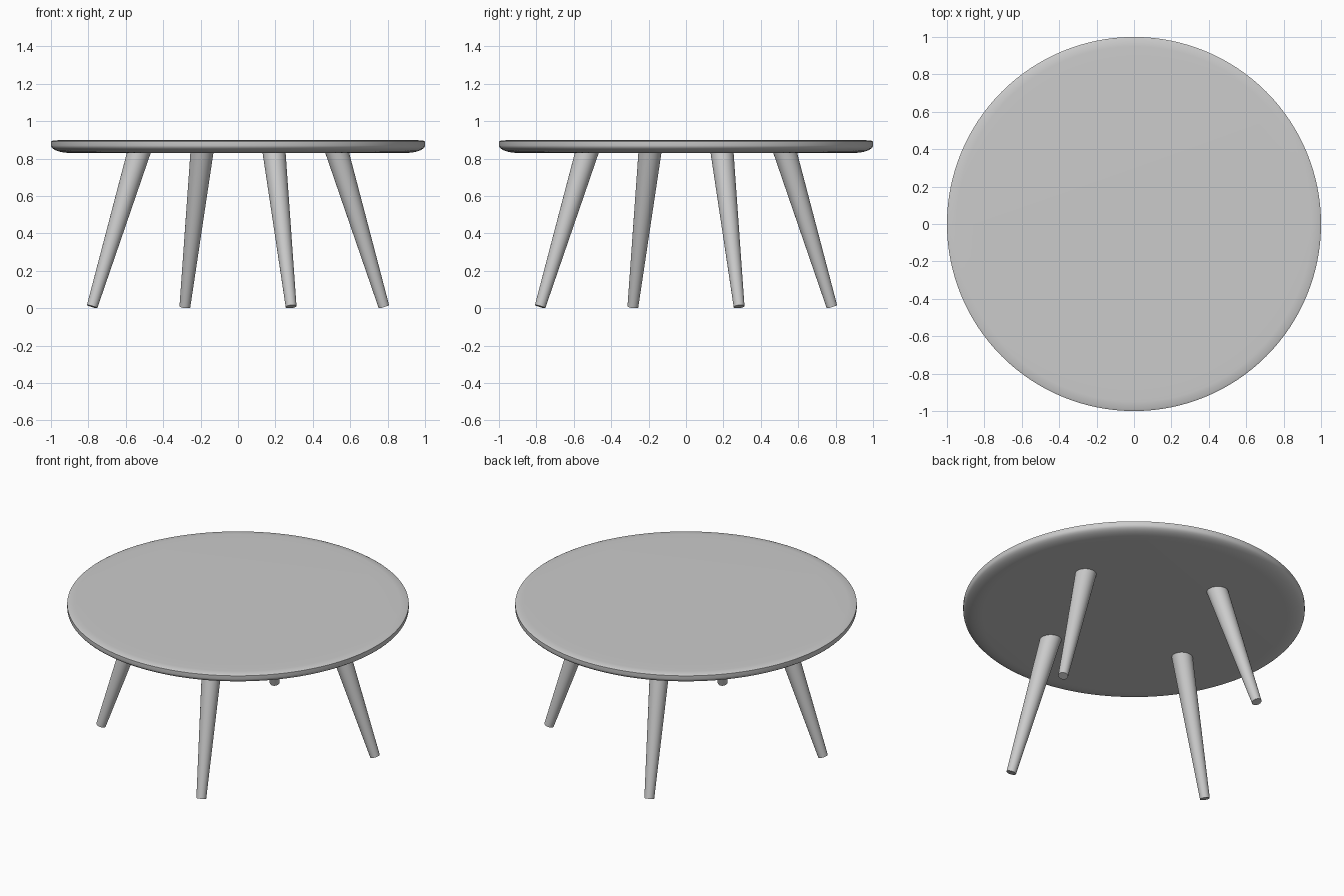
import bpy
import bmesh
from math import radians, cos, sin, pi
from mathutils import Vector, Matrix

if "Cube" in bpy.data.objects:
    bpy.data.objects.remove(bpy.data.objects["Cube"], do_unlink=True)

grey = bpy.data.materials.new("matte grey")
grey.use_nodes = True
grey.diffuse_color = (0.6, 0.6, 0.6, 1)
grey.node_tree.nodes["Principled BSDF"].inputs["Base Color"].default_value = grey.diffuse_color


def add_object(name, bm):
    bmesh.ops.recalc_face_normals(bm, faces=bm.faces)
    mesh = bpy.data.meshes.new(name)
    bm.to_mesh(mesh)
    bm.free()
    mesh.materials.append(grey)
    obj = bpy.data.objects.new(name, mesh)
    bpy.context.collection.objects.link(obj)
    bpy.ops.object.select_all(action="DESELECT")
    obj.select_set(True)
    bpy.context.view_layer.objects.active = obj
    bpy.ops.object.shade_smooth_by_angle(angle=radians(40))
    return obj


# Round top: faintly eased upper edge, short rim, rounded underside
TOP, UNDER, RIM = 0.9, 0.83, 0.87
profile = [(0.0, TOP), (0.86, TOP), (0.95, TOP - 0.001), (0.99, TOP - 0.003), (1.0, TOP - 0.008)]
for i in range(9):
    a = i / 8 * pi / 2
    profile.append((0.89 + 0.11 * cos(a), RIM - (RIM - UNDER) * sin(a)))
profile.append((0.0, UNDER))

bm = bmesh.new()
verts = [bm.verts.new((r, 0, z)) for r, z in profile]
edges = [bm.edges.new(pair) for pair in zip(verts, verts[1:])]
bmesh.ops.spin(bm, geom=verts + edges, cent=(0, 0, 0), axis=(0, 0, 1),
               angle=2 * pi, steps=128, use_merge=True)
bmesh.ops.remove_doubles(bm, verts=bm.verts, dist=0.0001)
add_object("table_top", bm)

# Four splayed, tapered legs, turned a little from the main axes
names = ["left_leg", "back_leg", "right_leg", "front_leg"]
for i, name in enumerate(names):
    angle = radians(20) + i * pi / 2
    out = Vector((cos(angle), sin(angle), 0))
    foot = out * 0.83 + Vector((0, 0, 0.009))
    head = out * 0.559 + Vector((0, 0, 0.85))
    axis = head - foot
    bm = bmesh.new()
    bmesh.ops.create_cone(bm, cap_ends=True, segments=32, radius1=0.029,
                          radius2=0.062, depth=axis.length)
    turn = axis.to_track_quat("Z", "Y").to_matrix().to_4x4()
    bm.transform(Matrix.Translation((foot + head) / 2) @ turn)
    add_object(name, bm)
